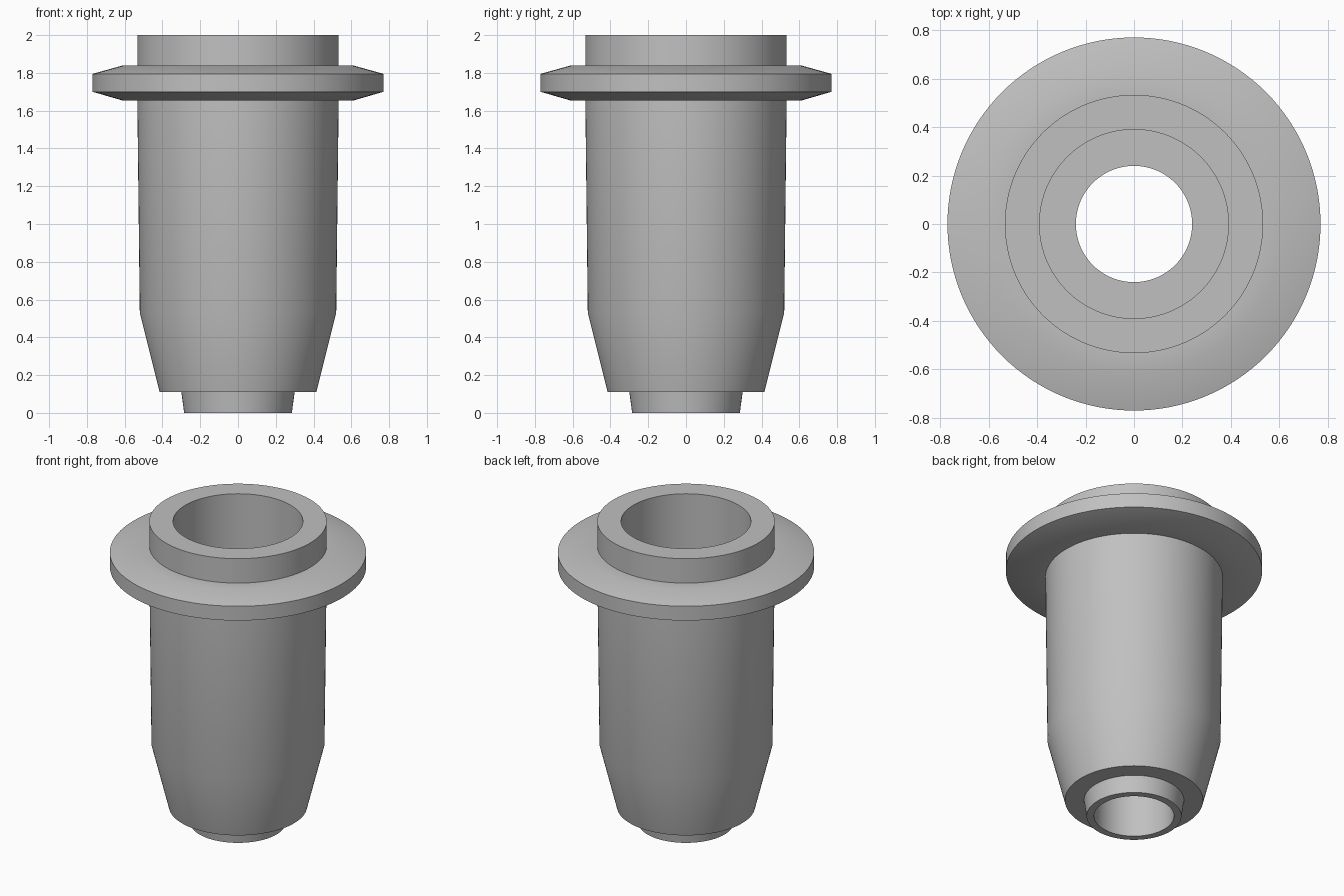
import bpy
import bmesh
import math

cube = bpy.data.objects.get("Cube")
if cube:
    bpy.data.objects.remove(cube, do_unlink=True)

SEGMENTS = 128

grey = bpy.data.materials.new("plain grey")
grey.use_nodes = True
colour = (0.53, 0.53, 0.53, 1)
grey.diffuse_color = colour
grey.node_tree.nodes["Principled BSDF"].inputs["Base Color"].default_value = colour


def lathe(name, profile):
    """Spin a closed (radius, height) outline about the z axis."""
    bm = bmesh.new()
    verts = [bm.verts.new((r, 0, z)) for r, z in profile]
    edges = [bm.edges.new((a, b)) for a, b in zip(verts, verts[1:] + verts[:1])]
    bmesh.ops.spin(bm, geom=verts + edges, cent=(0, 0, 0), axis=(0, 0, 1),
                   angle=math.tau, steps=SEGMENTS, use_duplicate=False)
    bmesh.ops.remove_doubles(bm, verts=bm.verts, dist=1e-4)
    bmesh.ops.recalc_face_normals(bm, faces=bm.faces)
    mesh = bpy.data.meshes.new(name)
    bm.to_mesh(mesh)
    bm.free()
    mesh.materials.append(grey)
    obj = bpy.data.objects.new(name, mesh)
    bpy.context.collection.objects.link(obj)
    bpy.ops.object.select_all(action="DESELECT")
    obj.select_set(True)
    bpy.context.view_layer.objects.active = obj
    bpy.ops.object.shade_smooth_by_angle(angle=math.radians(30))
    return obj


# Hollow flanged sleeve: outside from the tip upwards, then down the bore
tip = [(0.24, 0), (0.285, 0), (0.30, 0.11)]
body = [(0.415, 0.11), (0.52, 0.53), (0.533, 1.655)]
flange = [(0.615, 1.655), (0.77, 1.70), (0.77, 1.795), (0.615, 1.838), (0.533, 1.838)]
rim = [(0.533, 2), (0.39, 2)]
bore_step = [(0.39, 0.53), (0.24, 0.53)]
lathe("flanged_sleeve", tip + body + flange + rim + bore_step)
